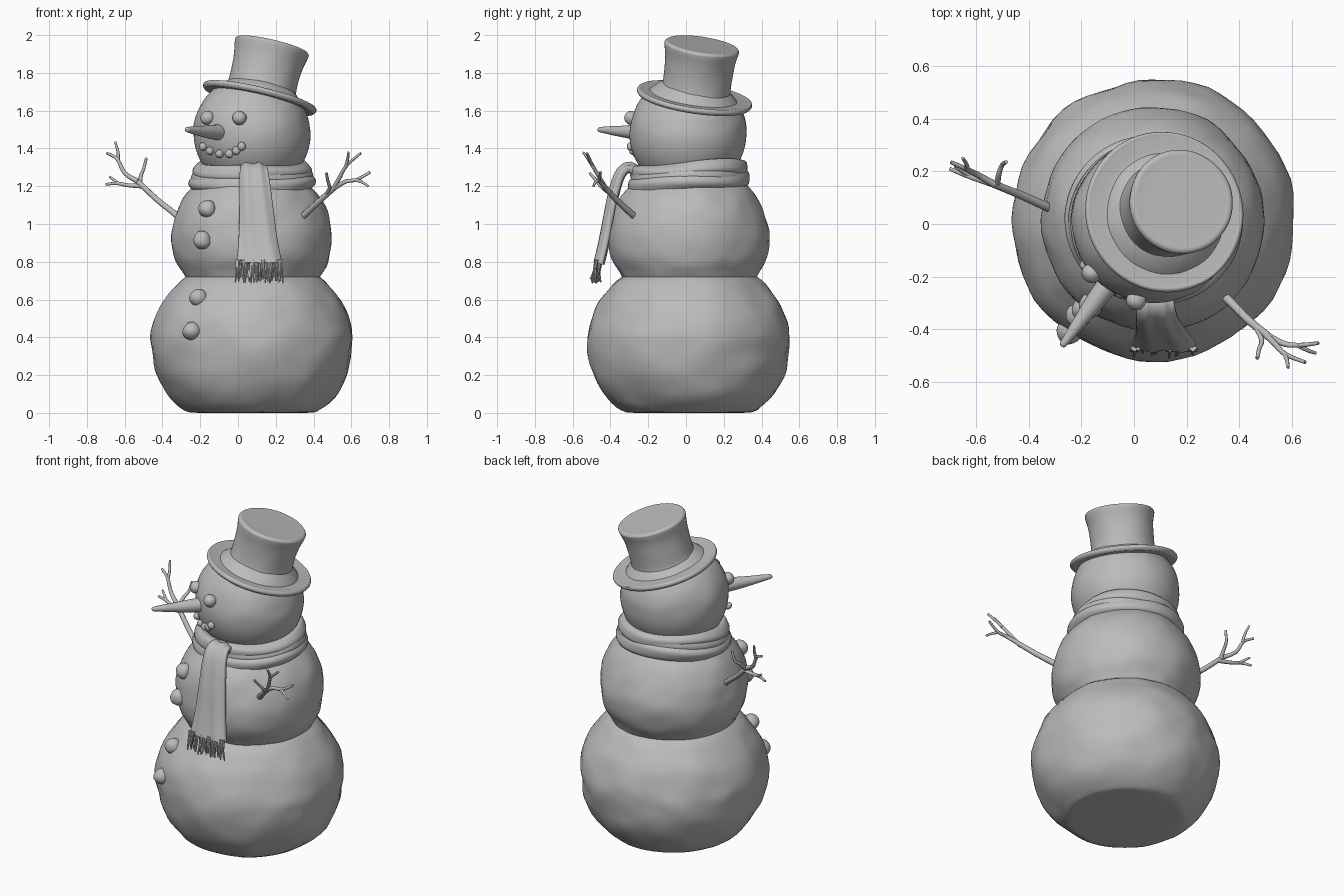
import bpy, bmesh, math, random
from mathutils import Vector, noise

if "Cube" in bpy.data.objects:
    bpy.data.objects.remove(bpy.data.objects["Cube"])

random.seed(4)
grey = bpy.data.materials.new("plain_grey")
grey.diffuse_color = (0.5, 0.5, 0.5, 1)
grey.use_nodes = True
grey.node_tree.nodes["Principled BSDF"].inputs["Base Color"].default_value = grey.diffuse_color


def finish(name, bm, angle=50):
    bmesh.ops.recalc_face_normals(bm, faces=bm.faces[:])
    me = bpy.data.meshes.new(name)
    bm.to_mesh(me)
    bm.free()
    ob = bpy.data.objects.new(name, me)
    bpy.context.collection.objects.link(ob)
    me.materials.append(grey)
    bpy.ops.object.select_all(action='DESELECT')
    ob.select_set(True)
    bpy.context.view_layer.objects.active = ob
    bpy.ops.object.shade_smooth_by_angle(angle=math.radians(angle))
    return ob


def smooth_path(pts, n=4):
    """Catmull-Rom interpolation through tuples of any length."""
    out = []
    for i in range(len(pts) - 1):
        a, b, c, d = (pts[max(i - 1, 0)], pts[i], pts[i + 1], pts[min(i + 2, len(pts) - 1)])
        for k in range(n):
            t = k / n
            out.append(tuple(0.5 * (2 * q + (r - p) * t + (2 * p - 5 * q + 4 * r - s) * t * t
                                    + (3 * q - p - 3 * r + s) * t ** 3)
                             for p, q, r, s in zip(a, b, c, d)))
    return out + [pts[-1]]


def skin(bm, rings, closed=False, caps=True):
    """Bridge successive rings of points with quads."""
    vr = [[bm.verts.new(p) for p in ring] for ring in rings]
    n = len(vr[0])
    pairs = list(zip(vr, vr[1:])) + ([(vr[-1], vr[0])] if closed else [])
    for a, b in pairs:
        for j in range(n):
            k = (j + 1) % n
            bm.faces.new((a[j], a[k], b[k], b[j]))
    if caps and not closed:
        bm.faces.new(vr[0])
        bm.faces.new(vr[-1])


def lathe(name, profile, centre, axis=(0, 0, 1), seg=64, bump=0.0, n=4):
    q = Vector((0, 0, 1)).rotation_difference(Vector(axis).normalized())
    bm = bmesh.new()
    rings = []
    for r, z in smooth_path(profile, n):
        r = max(r, 0.002)
        rings.append([Vector((r * math.cos(a), r * math.sin(a), z))
                      for a in (2 * math.pi * j / seg for j in range(seg))])
    skin(bm, rings)
    for v in bm.verts:
        if bump and v.co.z > 0.01:
            w = noise.noise(v.co * 5) + 0.5 * noise.noise(v.co * 11)
            v.co += Vector((v.co.x, v.co.y, 0)).normalized() * bump * w
        v.co = q @ v.co + Vector(centre)
    return finish(name, bm)


def pebble(name, loc, r):
    bm = bmesh.new()
    bmesh.ops.create_icosphere(bm, subdivisions=3, radius=r)
    for v in bm.verts:
        v.co = v.co * (1 + 0.12 * noise.noise(v.co / r + Vector(loc) * 9)) + Vector(loc)
    finish(name, bm, 80)


def branch(bm, pts, r0, r1, seg=8):
    """Tapered tube through a path."""
    pts = [Vector(p) for p in smooth_path(pts, 3)]
    rings = []
    for i, p in enumerate(pts):
        d = (pts[min(i + 1, len(pts) - 1)] - pts[max(i - 1, 0)]).normalized()
        u = d.orthogonal().normalized() if abs(d.x) > 0.99 else d.cross(Vector((1, 0, 0))).normalized()
        w = d.cross(u)
        r = r0 + (r1 - r0) * i / (len(pts) - 1)
        rings.append([p + r * (math.cos(2 * math.pi * j / seg) * u + math.sin(2 * math.pi * j / seg) * w)
                      for j in range(seg)])
    skin(bm, rings)


# Snow balls
CX, CY = 0.075, 0.015
lathe("bottom_snowball", [(0, 0), (.27, 0), (.36, .015), (.45, .1), (.51, .22), (.535, .36), (.527, .45),
                          (.49, .56), (.43, .65), (.36, .72), (.2, .79), (0, .82)], (CX, CY, 0), bump=.014)
lathe("middle_snowball", [(0, .62), (.2, .64), (.33, .69), (.375, .75), (.41, .82), (.425, .92), (.412, 1.02),
                          (.375, 1.12), (.32, 1.19), (.25, 1.24), (0, 1.27)], (CX, CY, 0), bump=.012)
HEAD, HR = Vector((CX, .01, 1.48)), .31
lathe("head", [(HR * math.sin(t), -HR * math.cos(t)) for t in (math.pi * i / 12 for i in range(13))],
      HEAD, bump=.007, n=3)

# Top hat, tilted to the side and back
lathe("top_hat", [(0, -.012), (.15, -.014), (.28, -.018), (.3, -.014), (.308, 0), (.3, .014), (.28, .013),
                  (.215, .012), (.19, .03), (.182, .08), (.186, .2), (.199, .27), (.197, .284), (.185, .292),
                  (.15, .291), (0, .29)], (.115, .045, 1.668), (.235, .15, 1), bump=.004)


# Face: points laid on the front of the head
def on_head(x, z, lift=0.0):
    dx, dz = x - HEAD.x, z - HEAD.z
    p = Vector((dx, -math.sqrt(max(HR ** 2 - dx * dx - dz * dz, 0)), dz))
    return HEAD + p * (1 + lift / HR)


for i, x in enumerate((-.155, .01)):
    pebble(f"eye_{i + 1}", on_head(x, 1.56, .008), .037)
mouth = ((-.18, 1.41), (-.145, 1.388), (-.095, 1.373), (-.045, 1.374), (-.008, 1.39), (.02, 1.412))
for i, (x, z) in enumerate(mouth):
    pebble(f"mouth_stone_{i + 1}", on_head(x, z, .006), .022)
base, tip = Vector((-.085, -.21, 1.482)), Vector((-.275, -.465, 1.5))
L = (tip - base).length
lathe("carrot_nose", [(0, -.03), (.03, -.025), (.042, .02), (.036, L * .35), (.027, L * .6), (.018, L * .85),
                      (.012, L * .98), (0, L)], base, tip - base, seg=20, bump=.004)

# Coat buttons
for i, (x, z, r) in enumerate(((-.16, 1.08, .395), (-.19, .915, .43), (-.21, .61, .46), (-.245, .435, .53))):
    y = CY - math.sqrt(r * r - (x - CX) ** 2)
    pebble(f"button_{i + 1}", (x, y, z), .048)


# Scarf wraps: flattened rings, higher at the back
def wrap(name, major, z0, a, b, phase):
    bm = bmesh.new()
    rings = []
    for i in range(72):
        t = 2 * math.pi * i / 72
        d = Vector((math.cos(t), math.sin(t), 0))
        zc = z0 + .02 * d.y + .006 * math.sin(3 * t + phase)
        rr = major + .006 * math.sin(2 * t + phase)
        ring = []
        for j in range(20):
            s = 2 * math.pi * j / 20
            pleat = 1 + .07 * math.cos(4 * s + 2 * t)
            ring.append(Vector((CX, CY, zc)) + d * (rr + a * pleat * math.cos(s))
                        + Vector((0, 0, b * pleat * math.sin(s))))
        rings.append(ring)
    skin(bm, rings, closed=True)
    finish(name, bm, 80)


wrap("scarf_upper_wrap", .268, 1.283, .045, .045, 0)
wrap("scarf_lower_wrap", .283, 1.22, .047, .048, 2)
wrap("scarf_inner_wrap", .255, 1.25, .06, .065, 1)

# Hanging scarf end: centre x, half width, y, z
path = smooth_path([(.08, .065, -.25, 1.26), (.082, .07, -.295, 1.3), (.085, .076, -.34, 1.275),
                    (.09, .082, -.372, 1.2), (.098, .09, -.4, 1.08), (.106, .103, -.43, .92),
                    (.113, .122, -.46, .79)])
bm = bmesh.new()
rings = []
for i, (cx, hw, y, z) in enumerate(path):
    p, q = path[max(i - 1, 0)], path[min(i + 1, len(path) - 1)]
    out = Vector((0, q[3] - p[3], p[2] - q[2])).normalized()
    ring = []
    for j in range(32):
        s = 2 * math.pi * j / 32
        c = math.copysign(abs(math.cos(s)) ** .6, math.cos(s))
        h = math.copysign(abs(math.sin(s)) ** .6, math.sin(s)) * .024 + .007 * math.cos(7 * c + z * 3)
        ring.append(Vector((cx + hw * c, y, z)) + out * h)
    rings.append(ring)
skin(bm, rings)
finish("scarf_end", bm, 70)

# Fringe threads
bm = bmesh.new()
for i in range(34):
    x = -.005 + .235 * i / 33
    y = -.46 + random.uniform(-.018, .014)
    dx = random.uniform(-.012, .012)
    branch(bm, [(x, y, .81), (x + dx * .3, y - .01, .75),
                (x + dx, y - random.uniform(0, .03), random.uniform(.685, .715))], .008, .004, 6)
finish("scarf_fringe", bm)

# Twig arms: each a list of (path, start radius, end radius)
left = [([(-.27, .04, .99), (-.33, .065, 1.05), (-.43, .11, 1.13), (-.53, .15, 1.225)], .019, .014),
        ([(-.53, .15, 1.225), (-.6, .19, 1.27), (-.64, .21, 1.345), (-.695, .235, 1.375)], .014, .007),
        ([(-.635, .21, 1.34), (-.635, .225, 1.38), (-.65, .25, 1.435)], .01, .006),
        ([(-.5, .14, 1.2), (-.58, .165, 1.205), (-.64, .185, 1.215), (-.7, .21, 1.21)], .013, .007),
        ([(-.63, .185, 1.213), (-.68, .22, 1.25)], .009, .006),
        ([(-.52, .145, 1.21), (-.513, .19, 1.26), (-.5, .225, 1.29), (-.485, .235, 1.35)], .012, .007)]
right = [([(.31, -.24, 1.01), (.37, -.3, 1.065), (.44, -.37, 1.13), (.51, -.425, 1.19)], .019, .014),
         ([(.51, -.425, 1.19), (.57, -.455, 1.225), (.63, -.46, 1.235), (.7, -.452, 1.275)], .013, .007),
         ([(.62, -.46, 1.235), (.66, -.48, 1.22), (.69, -.49, 1.2)], .009, .006),
         ([(.5, -.42, 1.18), (.54, -.46, 1.25), (.575, -.495, 1.31), (.65, -.525, 1.375)], .013, .007),
         ([(.57, -.49, 1.3), (.58, -.515, 1.34), (.585, -.545, 1.38)], .01, .006),
         ([(.46, -.385, 1.15), (.485, -.44, 1.19), (.475, -.475, 1.23), (.468, -.51, 1.27)], .011, .007)]
for name, twigs in (("left_twig_arm", left), ("right_twig_arm", right)):
    bm = bmesh.new()
    for t in twigs:
        branch(bm, *t)
    finish(name, bm)
